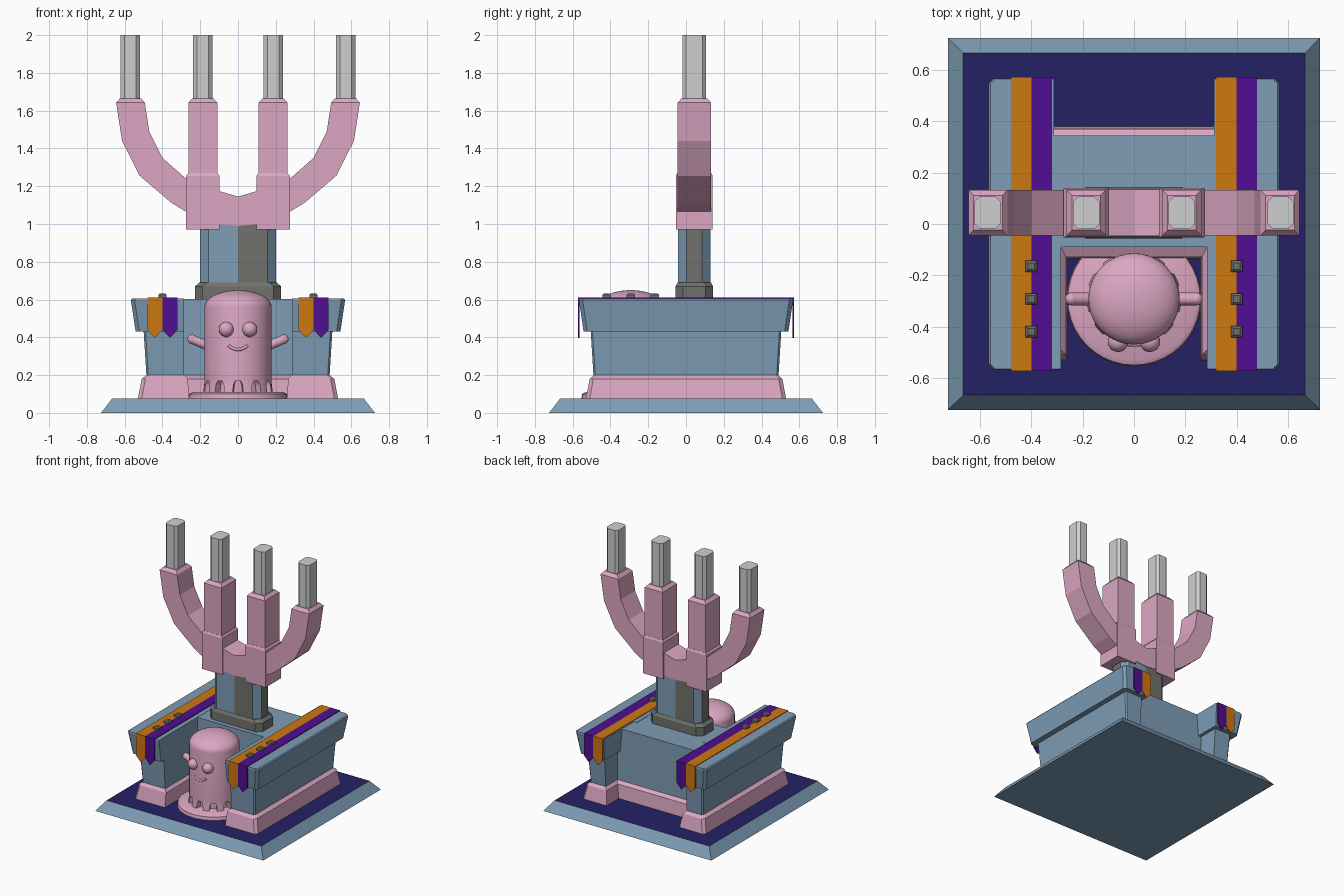
import bpy, bmesh
from math import sin, cos, pi, radians
from mathutils import Vector

cube = bpy.data.objects.get("Cube")
if cube:
    bpy.data.objects.remove(cube)


def material(name, rgb):
    lin = [((c / 255 + 0.055) / 1.055) ** 2.4 for c in rgb]
    m = bpy.data.materials.new(name)
    m.use_nodes = True
    m.diffuse_color = (*lin, 1)
    m.node_tree.nodes["Principled BSDF"].inputs["Base Color"].default_value = (*lin, 1)
    return m


blue = material("slate blue", (126, 157, 181))
pink = material("pink", (220, 167, 195))
navy = material("navy", (36, 33, 100))
orange = material("orange", (206, 120, 16))
purple = material("purple", (80, 14, 146))
iron = material("dark grey", (113, 113, 109))
wax = material("light grey", (207, 207, 207))


def finish(name, bm, mats, smooth=False):
    bmesh.ops.recalc_face_normals(bm, faces=bm.faces)
    me = bpy.data.meshes.new(name)
    bm.to_mesh(me)
    bm.free()
    ob = bpy.data.objects.new(name, me)
    bpy.context.collection.objects.link(ob)
    for m in mats:
        me.materials.append(m)
    if smooth:
        bpy.ops.object.select_all(action="DESELECT")
        ob.select_set(True)
        bpy.context.view_layer.objects.active = ob
        bpy.ops.object.shade_smooth_by_angle(angle=radians(35))
    return ob


def loft(name, rings, *mats, smooth=False):
    """Closed solid through a list of rings of 3D points."""
    bm = bmesh.new()
    loops = [[bm.verts.new(p) for p in ring] for ring in rings]
    n = len(loops[0])
    for a, b in zip(loops, loops[1:]):
        for i in range(n):
            j = (i + 1) % n
            bm.faces.new((a[i], a[j], b[j], b[i]))
    bm.faces.new(loops[0])
    bm.faces.new(loops[-1])
    return finish(name, bm, mats, smooth)


def at(z, outline):
    return [(x, y, z) for x, y in outline]


def rect(cx, cy, hx, hy, c=0):
    if not c:
        return [(cx - hx, cy - hy), (cx + hx, cy - hy), (cx + hx, cy + hy), (cx - hx, cy + hy)]
    return [(cx + sx * a, cy + sy * b) for sx, sy, a, b in (
        (-1, -1, hx - c, hy), (1, -1, hx - c, hy), (1, -1, hx, hy - c), (1, 1, hx, hy - c),
        (1, 1, hx - c, hy), (-1, 1, hx - c, hy), (-1, 1, hx, hy - c), (-1, -1, hx, hy - c))]


def prism(name, profile, y0, y1, mat):
    return loft(name, [[(x, y, z) for x, z in profile] for y in (y0, y1)], mat)


def lathe(name, profile, cx, cy, mat):
    rings = [[(cx + r * cos(2 * pi * i / 40), cy + r * sin(2 * pi * i / 40), z)
              for i in range(40)] for r, z in profile]
    return loft(name, rings, mat, smooth=True)


def ball(name, centre, r, mat):
    bm = bmesh.new()
    bmesh.ops.create_uvsphere(bm, u_segments=20, v_segments=12, radius=r)
    bmesh.ops.translate(bm, verts=bm.verts, vec=centre)
    return finish(name, bm, [mat], True)


def tube(name, points, r, mat):
    cu = bpy.data.curves.new(name, "CURVE")
    cu.dimensions = "3D"
    cu.bevel_depth, cu.bevel_resolution, cu.use_fill_caps = r, 3, True
    sp = cu.splines.new("POLY")
    sp.points.add(len(points) - 1)
    for p, co in zip(sp.points, points):
        p.co = (*co, 1)
        p.radius = 1
    sp.use_smooth = True
    cu.materials.append(mat)
    ob = bpy.data.objects.new(name, cu)
    bpy.context.collection.objects.link(ob)


# Ground slab with a navy top
slab = loft("ground_slab", [at(0, rect(0, 0, .725, .725)), at(.075, rect(0, 0, .667, .667))], blue, navy)
for f in slab.data.polygons:
    f.material_index = int(f.normal.z > .9)

# Middle block with its skirting
loft("middle_block", [at(z, rect(0, .1275, .4, .2175)) for z in (.08, .604)], blue)
loft("middle_skirting", [at(z, rect(0, (a + b) / 2, .4, (b - a) / 2)) for z, a, b in (
    (.075, -.135, .38), (.18, -.128, .37), (.2, -.09, .345))], pink)


def wing(s, out, y, front_in, back_in, c):
    """Outline of a side wing, whose inner edge steps behind the middle block."""
    return [(s * px, py) for px, py in (
        (front_in, -y), (out - c, -y), (out, c - y), (out, y - c), (out - c, y),
        (back_in, y), (back_in, .2), (front_in, .2))]


for s, side in ((-1, "right"), (1, "left")):
    # Side wings
    loft(side + "_skirting", [at(.075, wing(s, .53, .53, .26, .315, .02)),
                              at(.18, wing(s, .51, .51, .265, .33, .02)),
                              at(.2, wing(s, .485, .49, .285, .35, .02))], pink)
    loft(side + "_wall", [at(.2, wing(s, .485, .49, .286, .35, .01)),
                          at(.44, wing(s, .5, .505, .286, .35, .01))], blue)
    loft(side + "_coping", [at(.43, wing(s, .542, .542, .285, .325, .02)),
                            at(.597, wing(s, .567, .567, .285, .311, .02)),
                            at(.606, wing(s, .56, .565, .285, .311, .02))], blue)
    # Two-colour runner with pointed hanging ends
    for colour, x0, mat in (("orange", -.04, orange), ("purple", .04, purple)):
        cx = s * .4 + x0
        loft(f"{side}_{colour}_runner", [at(z, rect(cx, 0, .04, .572)) for z in (.604, .611)], mat)
        flag = [(cx - .04, .611), (cx - .04, .44), (cx, .397), (cx + .04, .44), (cx + .04, .611)]
        for end, y in (("front", -.572), ("back", .565)):
            prism(f"{side}_{colour}_{end}_flag", flag, y, y + .007, mat)
    # Studs
    for i, y in enumerate((-.165, -.292, -.42)):
        loft(f"{side}_stud_{i + 1}", [at(.608, rect(s * .4, y, .022, .022)),
                                      at(.625, rect(s * .4, y, .022, .022)),
                                      at(.633, rect(s * .4, y, .013, .013))], iron)

# Column with a collar
CY = .044
loft("column_collar", [at(z, rect(0, CY, hx, hy, .04)) for z, hx, hy in (
    (.6, .228, .1), (.67, .228, .1), (.69, .205, .088))], iron)
outline = rect(0, CY, .2, .086, .044)
outline.insert(5, (0, CY + .086))
outline.insert(1, (0, CY - .086))
column = loft("column", [at(z, outline) for z in (.68, 1.0)], blue, iron)
for f in column.data.polygons:
    diagonal_half = abs(f.normal.y) > .9 and f.center.x * f.normal.y < 0
    f.material_index = int(diagonal_half or abs(f.normal.x) > .9)

# Candelabra: curved bridge, sockets, outer arms and candles
prism("bridge", [(-.12, 1.18), (0, 1.145), (.12, 1.18), (.12, 1.0), (0, .99), (-.12, 1.0)],
      CY - .09, CY + .09, pink)
for s, side in ((-1, "right"), (1, "left")):
    x = s * .186
    loft(side + "_inner_socket", [at(z, rect(x, CY, hx, hy)) for z, hx, hy in (
        (.972, .088, .097), (1.255, .088, .097), (1.27, .077, .09))], pink)
    loft(side + "_inner_post", [at(z, rect(x, CY, hx, hy)) for z, hx, hy in (
        (1.2, .077, .089), (1.642, .077, .089), (1.665, .056, .068))], pink)
    sweep = [(.2, 1.06), (.275, 1.065), (.35, 1.11), (.52, 1.255), (.614, 1.44), (.645, 1.642),
             (.493, 1.642), (.47, 1.49), (.4, 1.35), (.275, 1.24), (.2, 1.2)]
    prism(side + "_outer_arm", [(s * px, z) for px, z in sweep], CY - .089, CY + .089, pink)
    loft(side + "_outer_rim", [at(1.642, rect(s * .569, CY, .076, .089)),
                               at(1.665, rect(s * .569, CY, .056, .068))], pink)
    for part, cx in (("inner", .186), ("outer", .571)):
        loft(f"{side}_{part}_candle", [at(z, rect(s * cx, CY, .051, .063, .02)) for z in (1.65, 2.0)], wax)

# Round creature standing on a disc
GY = -.292
lathe("disc", [(.262, .075), (.258, .1), (.24, .11)], 0, GY, pink)
dome = [(.178 * cos(a), .56 + .09 * sin(a)) for a in (i * pi / 20 for i in range(10))]
lathe("creature_body", [(.178, .17)] + dome + [(.004, .65)], 0, GY, pink)
lathe("creature_core", [(.14, .1), (.14, .18)], 0, GY, pink)
LEGS = 11
for i in range(LEGS):
    a = -pi / 2 + 2 * pi * (i + .5) / LEGS
    rings = []
    for z, r0, r1, w in ((.105, .145, .184, .13), (.15, .14, .179, .15), (.185, .13, .177, .25)):
        rings.append([(r * cos(a + d), GY + r * sin(a + d), z)
                      for r, d in ((r0, -w), (r1, -w), (r1, 0), (r1, w), (r0, w))])
    loft(f"creature_leg_{i + 1}", rings, pink)
for s, side in ((-1, "right"), (1, "left")):
    ball(side + "_eye", Vector((s * .062, GY - .167, .442)), .04, pink)
    tube(side + "_creature_arm", [(s * .15, GY, .35), (s * .243, GY, .39)], .025, pink)
    ball(side + "_hand", Vector((s * .243, GY, .39)), .025, pink)
smile = []
for i in range(9):
    x = .05 * (i / 4 - 1)
    smile.append((x, GY - (.178 ** 2 - x * x) ** .5, .335 + .022 * (x / .05) ** 2))
tube("smile", smile, .008, pink)
